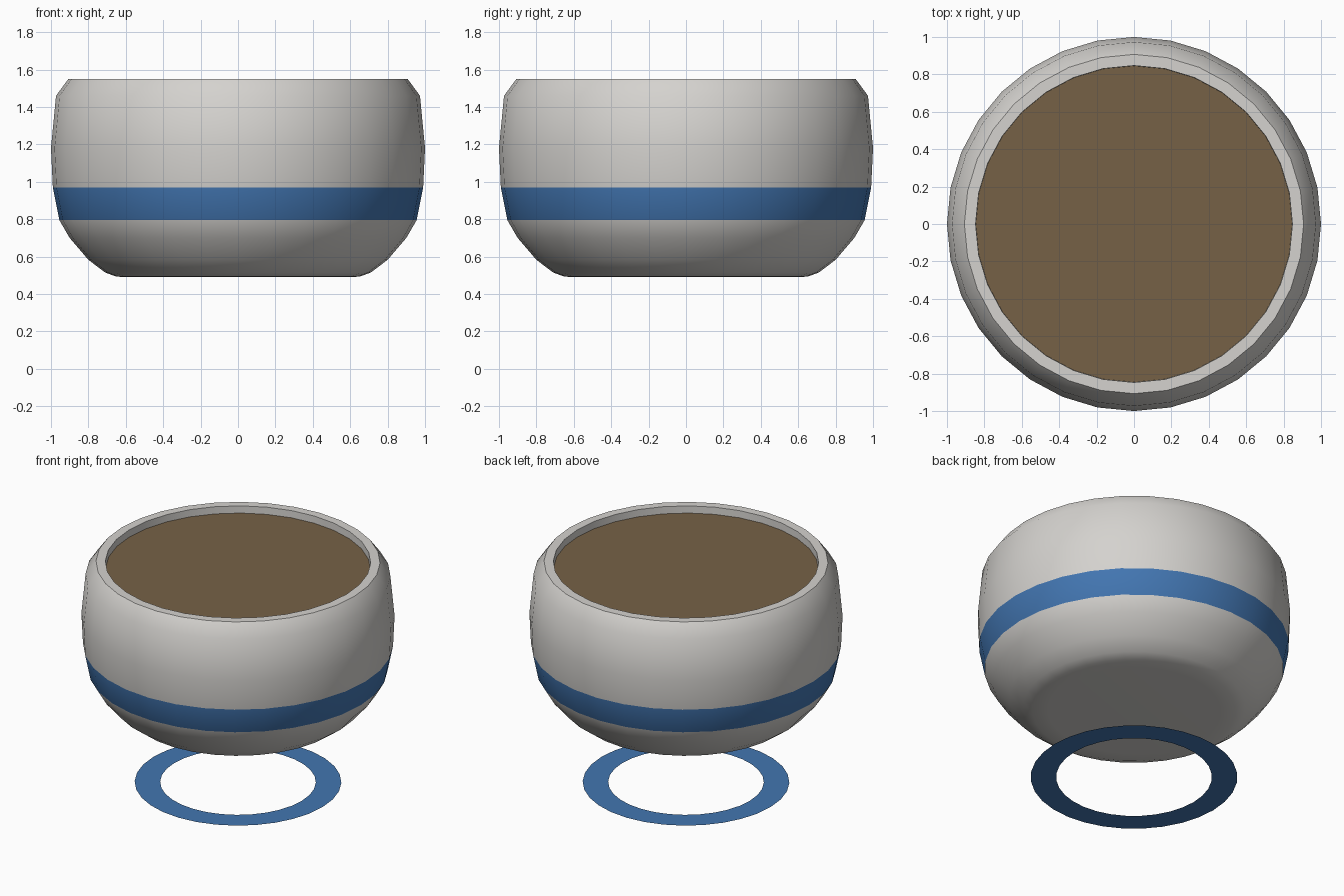
import bpy, bmesh, math

if "Cube" in bpy.data.objects:
    bpy.data.objects.remove(bpy.data.objects["Cube"])

SIDES = 32


def material(name, rgb):
    m = bpy.data.materials.new(name)
    m.diffuse_color = (*rgb, 1.0)
    m.use_nodes = True
    m.node_tree.nodes["Principled BSDF"].inputs["Base Color"].default_value = m.diffuse_color
    return m


GLAZE = material("warm_grey_glaze", (0.66, 0.645, 0.62))
BLUE = material("blue_glaze", (0.055, 0.18, 0.44))
SOIL = material("brown_soil", (0.18, 0.12, 0.062))


def lathe(name, profile, mats, cap_start=False, rule=None):
    """Spin (radius, z) points around z; the rule picks a material from face height."""
    bm = bmesh.new()
    rings = [[bm.verts.new((r * math.cos(i * math.tau / SIDES),
                            r * math.sin(i * math.tau / SIDES), z))
              for i in range(SIDES)] for r, z in profile]
    for a, b in zip(rings, rings[1:]):
        for i in range(SIDES):
            j = (i + 1) % SIDES
            bm.faces.new((a[i], a[j], b[j], b[i]))
    if cap_start:
        bm.faces.new(rings[0][::-1])
    if rule:
        for f in bm.faces:
            f.material_index = rule(f.calc_center_median().z)
    me = bpy.data.meshes.new(name)
    bm.to_mesh(me)
    bm.free()
    for m in mats:
        me.materials.append(m)
    ob = bpy.data.objects.new(name, me)
    bpy.context.collection.objects.link(ob)
    bpy.ops.object.select_all(action='DESELECT')
    ob.select_set(True)
    bpy.context.view_layer.objects.active = ob
    bpy.ops.object.shade_smooth_by_angle(angle=math.radians(42))
    return ob


# Rounded pot with flat rim and a painted blue band
pot_profile = [(0.55, 0.49), (0.65, 0.493), (0.71, 0.515), (0.80, 0.583),
               (0.90, 0.70), (0.955, 0.795), (0.99, 0.97), (1.0, 1.18),
               (0.973, 1.46), (0.907, 1.55), (0.847, 1.55), (0.845, 1.48)]
lathe("pot", pot_profile, [GLAZE, BLUE], cap_start=True,
      rule=lambda z: 1 if 0.80 < z < 0.96 else 0)

# Soil disc just below the rim
soil = lathe("soil", [(0.846, 1.48), (0.846, 1.50)], [SOIL])
bm = bmesh.new()
bm.from_mesh(soil.data)
bm.faces.new(sorted((v for v in bm.verts if v.co.z > 1.49),
                    key=lambda v: math.atan2(v.co.y, v.co.x)))
bm.to_mesh(soil.data)
bm.free()

# Flat blue ring on the ground beneath the pot
lathe("ground_ring", [(0.66, 0.0), (0.497, 0.0)], [BLUE])
